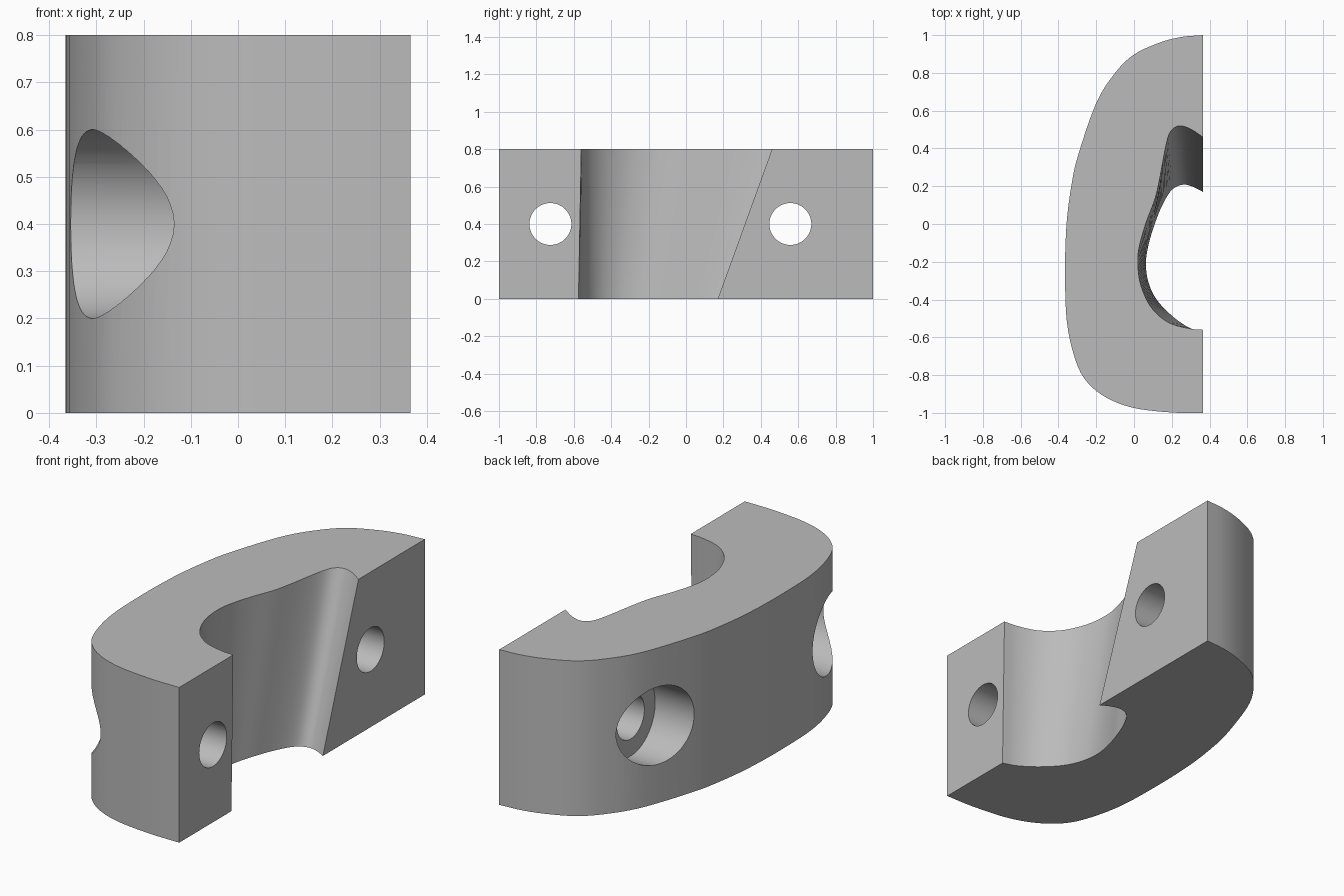
import bpy
import bmesh
import math
from mathutils import Vector

cube = bpy.data.objects.get("Cube")
if cube:
    bpy.data.objects.remove(cube, do_unlink=True)

HEIGHT, FLAT_X = 0.8, 0.365

grey = bpy.data.materials.new("plain grey")
grey.use_nodes = True
grey.diffuse_color = (0.5, 0.5, 0.5, 1)
grey.node_tree.nodes["Principled BSDF"].inputs["Base Color"].default_value = (0.5, 0.5, 0.5, 1)


def smooth_path(points, steps):
    """Catmull-Rom curve through the points."""
    p = [Vector(q) for q in points]
    p = [2 * p[0] - p[1]] + p + [2 * p[-1] - p[-2]]
    out = []
    for a, b, c, d in zip(p, p[1:], p[2:], p[3:]):
        for i in range(steps):
            t = i / steps
            out.append(0.5 * (2 * b + (c - a) * t + (2 * a - 5 * b + 4 * c - d) * t ** 2
                              + (3 * b - a - 3 * c + d) * t ** 3))
    return out + [p[-2]]


def even_path(points, count):
    """Smooth path resampled to evenly spaced points."""
    dense = smooth_path(points, 40)
    dist = [0.0]
    for a, b in zip(dense, dense[1:]):
        dist.append(dist[-1] + (b - a).length)
    out, j = [], 0
    for i in range(count):
        target = dist[-1] * i / (count - 1)
        while j < len(dense) - 2 and dist[j + 1] < target:
            j += 1
        f = (target - dist[j]) / (dist[j + 1] - dist[j])
        out.append(dense[j].lerp(dense[j + 1], f))
    return out


# Outer bow, and the channel edge at the top and bottom faces
outer = even_path([(FLAT_X, 1), (0.25, 0.99), (0.135, 0.96), (0, 0.897), (-0.1, 0.8),
                   (-0.2, 0.64), (-0.297, 0.36), (-0.332, 0.2), (-0.357, 0),
                   (-0.365, -0.25), (-0.355, -0.52), (-0.31, -0.72), (-0.25, -0.835),
                   (-0.145, -0.92), (0, -0.974), (0.2, -0.998), (FLAT_X, -1)], 90)
channel_top = even_path([(FLAT_X, -0.56), (0.29, -0.553), (0.18, -0.52), (0.09, -0.44),
                         (0.035, -0.32), (0.02, -0.2), (0.03, -0.11), (0.066, 0.013),
                         (0.11, 0.13), (0.135, 0.235), (0.17, 0.42), (0.195, 0.493),
                         (0.24, 0.52), (0.3, 0.503), (FLAT_X, 0.46)], 70)
channel_bottom = even_path([(FLAT_X, -0.575), (0.29, -0.548), (0.2, -0.485), (0.12, -0.4),
                            (0.077, -0.31), (0.063, -0.21), (0.077, -0.11), (0.11, 0),
                            (0.15, 0.1), (0.2, 0.18), (0.257, 0.208), (0.31, 0.198),
                            (FLAT_X, 0.17)], 70)

# Clamp body
bm = bmesh.new()
low = [bm.verts.new((p.x, p.y, 0)) for p in outer + channel_bottom]
high = [bm.verts.new((p.x, p.y, HEIGHT)) for p in outer + channel_top]
bm.faces.new(low)
bm.faces.new(high)
for i in range(len(low)):
    k = (i + 1) % len(low)
    bm.faces.new((low[i], low[k], high[k], high[i]))
bmesh.ops.recalc_face_normals(bm, faces=bm.faces)
mesh = bpy.data.meshes.new("clamp_half")
bm.to_mesh(mesh)
bm.free()
mesh.materials.append(grey)
body = bpy.data.objects.new("clamp_half", mesh)
bpy.context.collection.objects.link(body)
bpy.context.view_layer.objects.active = body


def bore(radius, y, x_start, x_end):
    """Cut a round hole along x."""
    bpy.ops.mesh.primitive_cylinder_add(
        vertices=64, radius=radius, depth=x_end - x_start,
        location=((x_start + x_end) / 2, y, HEIGHT / 2), rotation=(0, math.pi / 2, 0))
    cutter = bpy.context.object
    cutter.name = "hole_cutter"
    cutter.hide_render = True
    cutter.data.materials.append(grey)
    mod = body.modifiers.new("bore", 'BOOLEAN')
    mod.operation, mod.solver, mod.object = 'DIFFERENCE', 'EXACT', cutter
    bpy.ops.object.select_all(action='DESELECT')
    body.select_set(True)
    bpy.context.view_layer.objects.active = body
    bpy.ops.object.modifier_apply(modifier=mod.name)
    bpy.data.objects.remove(cutter, do_unlink=True)


# Bolt holes with wider recesses for the bolt heads
for y in (-0.725, 0.558):
    bore(0.2, y, -0.6, -0.075)
    bore(0.112, y, -0.6, 0.6)

bpy.ops.object.shade_smooth_by_angle(angle=math.radians(30))
